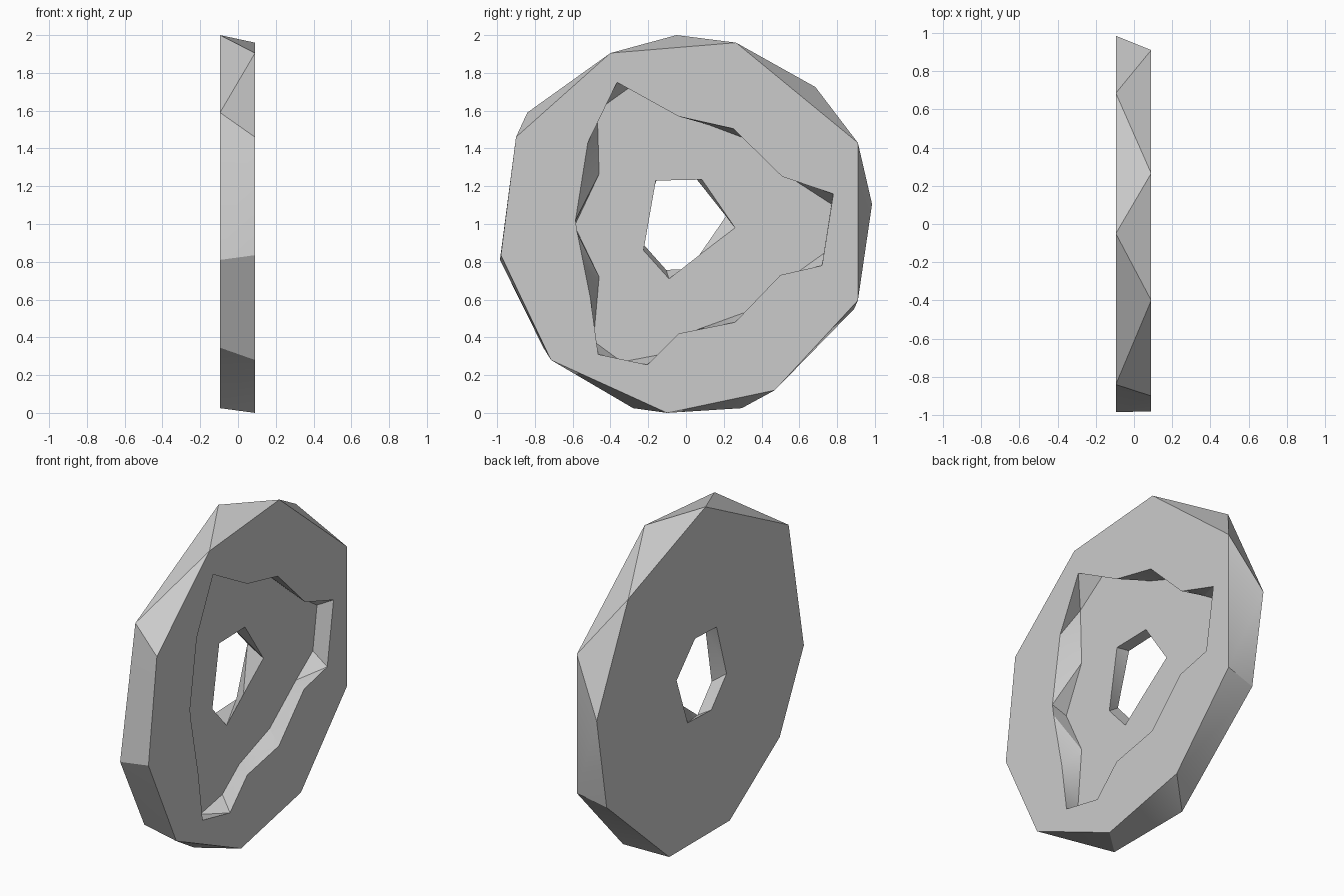
import bpy, bmesh, math

cube = bpy.data.objects.get("Cube")
if cube:
    bpy.data.objects.remove(cube, do_unlink=True)

FRONT, FLOOR, BACK = 0.09, -0.013, -0.095

stone = bpy.data.materials.new("grey_stone")
stone.use_nodes = True
GREY = (0.6, 0.6, 0.6, 1)
stone.diffuse_color = GREY
stone.node_tree.nodes["Principled BSDF"].inputs["Base Color"].default_value = GREY


def add_object(name, bm):
    bmesh.ops.recalc_face_normals(bm, faces=bm.faces)
    mesh = bpy.data.meshes.new(name)
    bm.to_mesh(mesh)
    bm.free()
    mesh.materials.append(stone)
    obj = bpy.data.objects.new(name, mesh)
    bpy.context.collection.objects.link(obj)
    return obj


def loft(name, sections):
    """Closed solid through (x, outline) sections, sides split into triangles."""
    bm = bmesh.new()
    rings = [[bm.verts.new((x, y, z)) for y, z in pts] for x, pts in sections]
    for a, b in zip(rings, rings[1:]):
        for i in range(len(a)):
            j = (i + 1) % len(a)
            bm.faces.new((a[i], a[j], b[i]))
            bm.faces.new((a[j], b[j], b[i]))
    bm.faces.new(rings[0])
    bm.faces.new(rings[-1])
    return add_object(name, bm)


# Chipped disc: hull of two staggered nine-sided outlines
front_rim = [(.265, 1.96), (-.40, 1.905), (-.90, 1.46), (-.98, .835), (-.715, .28),
             (-.10, 0), (.47, .12), (.91, .595), (.91, 1.43)]
back_rim = [(-.05, 2), (-.84, 1.59), (-.985, .81), (-.755, .345), (-.28, .025),
            (.295, .025), (.89, .55), (.985, 1.105), (.685, 1.725)]
bm = bmesh.new()
for x, rim in ((FRONT, front_rim), (BACK, back_rim)):
    for y, z in rim:
        bm.verts.new((x, y, z))
bmesh.ops.convex_hull(bm, input=bm.verts)
bmesh.ops.dissolve_limit(bm, angle_limit=math.radians(0.5), verts=bm.verts, edges=bm.edges)
disc = add_object("stone_disc", bm)

# Irregular recess: mouth outline and floor outline
mouth = [(-.52, 1.43), (-.365, 1.75), (-.04, 1.57), (.25, 1.505), (.51, 1.25),
         (.78, 1.16), (.75, .97), (.72, .78), (.5, .73), (.26, .48), (-.04, .42),
         (-.205, .255), (-.465, .31), (-.505, .6), (-.575, .95), (-.585, 1.02)]
floor = [(-.47, 1.6), (-.24, 1.765), (.12, 1.525), (.32, 1.45), (.58, 1.228),
         (.77, 1.105), (.73, .845), (.57, .73), (.32, .535), (.03, .43), (-.13, .31),
         (-.34, .27), (-.49, .38), (-.46, .72), (-.59, .99), (-.46, 1.265)]
recess = loft("recess_cutter", [(FRONT + .1, mouth), (FRONT, mouth), (FLOOR, floor)])

# Twisted centre hole
hole_front = [(.085, 1.235), (.26, .98), (.07, .835), (-.09, .71), (-.225, .86), (-.16, 1.23)]
hole_back = [(.05, 1.245), (.225, 1.06), (.12, .765), (-.105, .757), (-.25, .92), (-.155, 1.237)]
hole = loft("hole_cutter", [(FRONT + .1, hole_front), (FLOOR, hole_front),
                            (BACK, hole_back), (BACK - .1, hole_back)])

# Cut both, then drop the cutters
bpy.ops.object.select_all(action='DESELECT')
disc.select_set(True)
bpy.context.view_layer.objects.active = disc
for cutter in (recess, hole):
    cutter.hide_render = True
    mod = disc.modifiers.new(cutter.name, 'BOOLEAN')
    mod.operation = 'DIFFERENCE'
    mod.solver = 'EXACT'
    mod.object = cutter
    bpy.ops.object.modifier_apply(modifier=mod.name)
    bpy.data.objects.remove(cutter, do_unlink=True)

bpy.ops.object.shade_smooth_by_angle(angle=math.radians(30))
